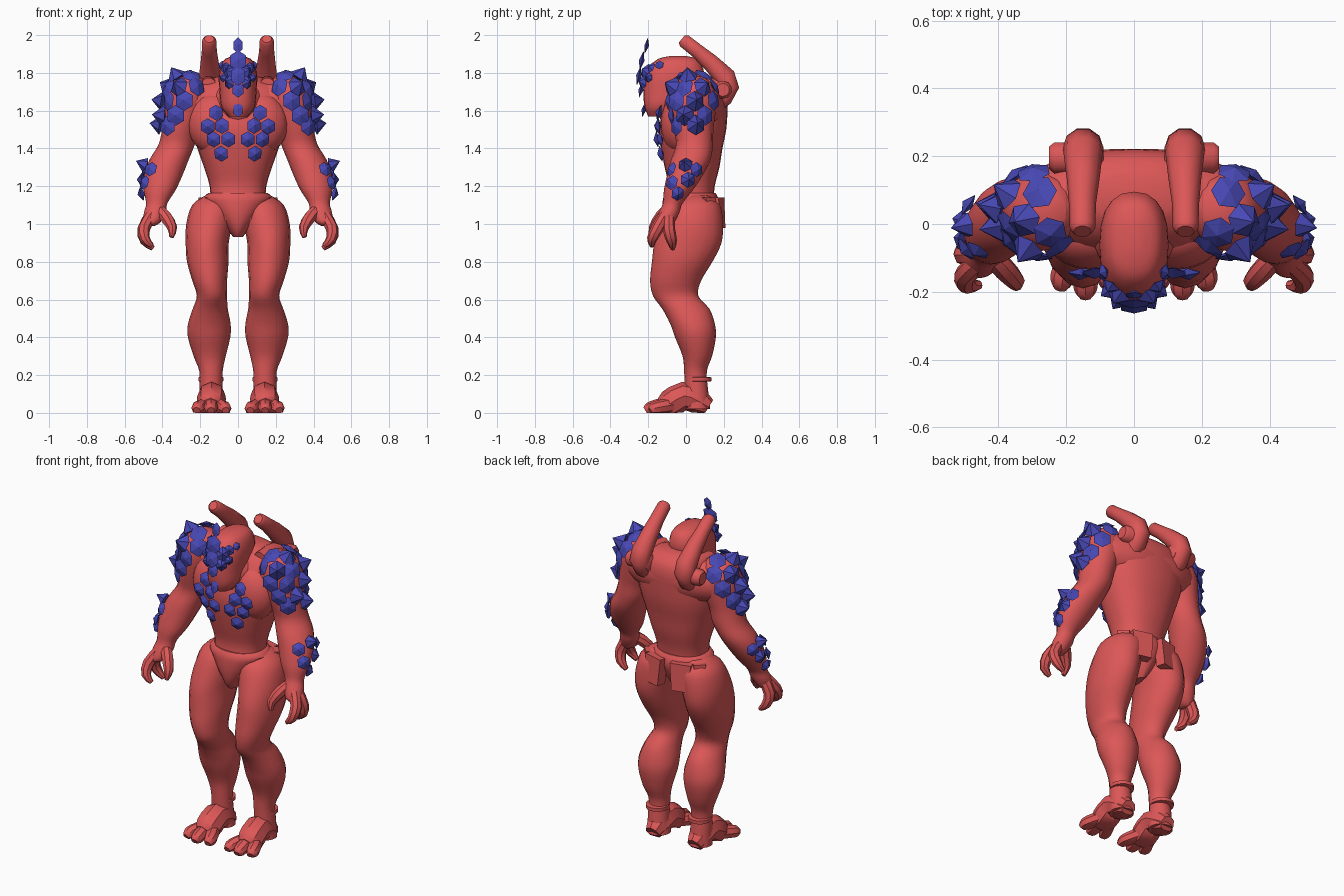
import bpy, bmesh, math
from mathutils import Vector
from mathutils.bvhtree import BVHTree


def material(name, rgb):
    m = bpy.data.materials.new(name)
    m.diffuse_color = (*rgb, 1)
    return m


RED = material("red_skin", (0.72, 0.095, 0.095))
BLUE = material("blue_crystal", (0.065, 0.065, 0.46))
skins = {}


def finish(name, bm, mat, mirror=False, smooth=True):
    bmesh.ops.recalc_face_normals(bm, faces=bm.faces)
    bm.normal_update()
    skins[name] = BVHTree.FromBMesh(bm)
    me = bpy.data.meshes.new(name)
    bm.to_mesh(me)
    bm.free()
    me.materials.append(mat)
    ob = bpy.data.objects.new(name, me)
    bpy.context.collection.objects.link(ob)
    if smooth:
        bpy.ops.object.select_all(action='DESELECT')
        ob.select_set(True)
        bpy.context.view_layer.objects.active = ob
        bpy.ops.object.shade_smooth_by_angle(angle=math.radians(40))
    if mirror:
        mod = ob.modifiers.new("mirror", 'MIRROR')
        mod.use_mirror_merge = False
    return ob


def catmull(rows, steps):
    out = []
    for i in range(len(rows) - 1):
        p = [rows[max(0, min(len(rows) - 1, i + k))] for k in (-1, 0, 1, 2)]
        for s in range(steps):
            t = s / steps
            out.append([0.5 * (2 * b + (c - a) * t + (2 * a - 5 * b + 4 * c - d) * t * t
                        + (3 * b - a - 3 * c + d) * t ** 3) for a, b, c, d in zip(*p)])
    return out + [list(rows[-1])]


def loft(bm, rows, flat=False, sides=16, steps=3, power=1.0):
    """Skin ellipses (x, y, z, a, b): level rings, or rings square to the path."""
    rows = catmull(rows, steps) if steps > 1 else rows
    pts = [Vector(r[:3]) for r in rows]
    rings = []
    for i, r in enumerate(rows):
        u, v = Vector((1, 0, 0)), Vector((0, 1, 0))
        if not flat:
            t = (pts[min(i + 1, len(pts) - 1)] - pts[max(i - 1, 0)]).normalized()
            ref = Vector((0, 0, 1)) if abs(t.x) > 0.9 else u
            u = (ref - t * ref.dot(t)).normalized()
            v = t.cross(u)
        ring = []
        for k in range(sides):
            c, s = math.cos(k * math.tau / sides), math.sin(k * math.tau / sides)
            c, s = (math.copysign(abs(q) ** power, q) for q in (c, s))
            ring.append(bm.verts.new(pts[i] + u * r[3] * c + v * r[4] * s))
        rings.append(ring)
    for a, b in zip(rings, rings[1:]):
        for k in range(sides):
            j = (k + 1) % sides
            bm.faces.new((a[k], a[j], b[j], b[k]))
    bm.faces.new(rings[0])
    bm.faces.new(rings[-1])


def part(name, rows, mirror=False, **kw):
    bm = bmesh.new()
    loft(bm, rows, **kw)
    return finish(name, bm, RED, mirror)


def tubes(name, paths, **kw):
    bm = bmesh.new()
    for path in paths:
        loft(bm, [(x, y, max(z, 0), r, r) for x, y, z, r in path], **kw)
    for v in bm.verts:
        v.co.z = max(v.co.z, 0)
    return finish(name, bm, RED, True)


# Body
part("torso", [(0, y, z, a, b) for z, y, a, b in (
    (1.02, .02, .13, .12), (1.1, .02, .145, .125), (1.2, .03, .15, .122), (1.3, .032, .18, .145),
    (1.4, .03, .215, .163), (1.5, .035, .245, .178), (1.6, .05, .26, .17), (1.68, .07, .26, .15),
    (1.74, .08, .21, .12), (1.78, .08, .11, .07))], flat=True, sides=24, power=.86)
part("shoulder_yoke", [(x, y, 1.64, a, b) for x, y, a, b in (
    (-.32, .045, .09, .09), (-.26, .05, .115, .115), (-.13, .08, .135, .135), (0, .085, .14, .135),
    (.13, .08, .135, .135), (.26, .05, .115, .115), (.32, .045, .09, .09))])
part("head", [(0, y, z, a, b) for z, y, a, b in (
    (1.57, -.14, .05, .06), (1.62, -.12, .088, .1), (1.7, -.08, .098, .145), (1.78, -.06, .102, .155),
    (1.84, -.05, .09, .135), (1.875, -.045, .065, .1), (1.89, -.04, .02, .04))],
     flat=True, sides=20, power=.85)
part("neck_collar", [(0, .03, 1.53, .12, .15), (0, 0, 1.6, .13, .155), (0, 0, 1.68, .135, .14),
                     (0, .03, 1.74, .11, .1)], flat=True)
part("pelvis_brief", [(0, 0, .93, .025, .08), (0, .005, .97, .055, .115), (0, .015, 1.04, .11, .14),
                      (0, .025, 1.1, .16, .15), (0, .025, 1.14, .182, .145), (0, .025, 1.165, .155, .13)],
     flat=True, sides=20, steps=2)

# Broad, shallow chest muscles
bm = bmesh.new()
bmesh.ops.create_uvsphere(bm, u_segments=20, v_segments=12, radius=1)
for v in bm.verts:
    v.co = Vector((.125 + v.co.x * .14, -.03 + v.co.y * .105, 1.53 + v.co.z * .16))
finish("chest_muscle", bm, RED, True)

# Rear flaps, wrapped around the hips and tapering downward
bm = bmesh.new()
for x, w, y, turn in ((.085, .062, .16, .25), (.165, .035, .11, .8)):
    verts = bmesh.ops.create_cube(bm, size=2)["verts"]
    for v in verts:
        low = v.co.z < 0
        a, b = v.co.x * w * (.75 if low else 1), v.co.y * .028
        v.co = Vector((x + a * math.cos(turn) + b * math.sin(turn), y + b * math.cos(turn)
                       - a * math.sin(turn) + (.01 if low else 0),
                       (.98 if w > .05 else 1.07) if low else 1.14))
finish("rear_flaps", bm, RED, True, smooth=False)

# Legs and feet
part("leg", [(x, y, z, a, b) for z, x, y, a, b in (
    (1.15, .115, .05, .06, .07), (1.1, .13, .045, .113, .135), (1.0, .152, .03, .122, .165),
    (.9, .163, .01, .114, .178), (.8, .16, -.02, .11, .16), (.7, .15, -.055, .092, .135),
    (.62, .138, -.055, .08, .12), (.55, .147, 0, .093, .125), (.47, .152, .035, .113, .118),
    (.4, .153, .05, .112, .108), (.3, .15, .06, .085, .078), (.22, .143, .05, .062, .06),
    (.12, .143, .055, .062, .062), (.02, .14, .06, .068, .068))], mirror=True, flat=True)
tubes("foot", [
    [(.14, .12, .03, .045), (.14, .06, .065, .07), (.14, -.01, .09, .075), (.143, -.09, .045, .075),
     (.145, -.135, .03, .05)],
    [(.11, -.08, .04, .04), (.08, -.14, .03, .038), (.068, -.175, .022, .034), (.065, -.2, .012, .02)],
    [(.143, -.08, .05, .04), (.143, -.15, .035, .038), (.143, -.195, .022, .034), (.143, -.215, .012, .02)],
    [(.175, -.08, .04, .04), (.205, -.14, .03, .038), (.213, -.17, .022, .034), (.218, -.19, .012, .02)],
], sides=8, steps=2)
part("ankle_band", [(.143, .06, .165, .058, .06), (.143, .066, .168, .066, .07), (.143, .066, .188, .066, .07),
                    (.143, .06, .19, .058, .06)], mirror=True, flat=True, steps=1)

# Arms and hands
part("arm", [(x, y, z, a, b) for z, x, y, a, b in (
    (1.78, .25, .04, .05, .05), (1.745, .26, .04, .09, .095), (1.67, .275, .04, .11, .12),
    (1.58, .285, .04, .107, .115), (1.5, .305, .04, .097, .105), (1.42, .325, .045, .096, .098),
    (1.34, .365, .025, .104, .105), (1.26, .395, -.005, .102, .095), (1.18, .415, -.04, .085, .077),
    (1.11, .43, -.07, .056, .052), (1.06, .44, -.09, .058, .055), (1.01, .455, -.11, .045, .05),
    (.99, .46, -.11, .02, .03))], mirror=True, flat=True)
tubes("fingers", [
    [(.425, -.09, 1.08, .03), (.385, -.13, 1.04, .034), (.348, -.17, .98, .027), (.352, -.185, .93, .012)],
    [(.455, -.11, 1.05, .032), (.497, -.15, .98, .033), (.492, -.18, .92, .027), (.455, -.18, .885, .013)],
    [(.46, -.09, 1.05, .032), (.5, -.09, .97, .033), (.49, -.075, .91, .028), (.45, -.07, .87, .013)],
], sides=8, steps=2)

# Shoulder barrels with their rear housings
tubes("back_barrel", [
    [(.152, -.022, 1.98, .026), (.152, -.01, 1.97, .038), (.152, .06, 1.915, .04), (.15, .13, 1.855, .048),
     (.15, .21, 1.775, .058), (.15, .225, 1.73, .06), (.15, .195, 1.67, .055), (.15, .15, 1.63, .045)],
    [(.09, .195, 1.71, .035), (.1, .195, 1.71, .048), (.235, .195, 1.71, .048), (.25, .195, 1.71, .035)],
    [(.155, -.01, 1.735, .04), (.155, .08, 1.74, .045), (.155, .18, 1.72, .045)],
], sides=10, steps=1)


# Crystals: six-sided gems (x, y, z, radius, height, stretch) seated on the skin
def gems(name, items, hosts, mirror=True, lift=0.008, floating=False, ray=None):
    bm = bmesh.new()
    for x, y, z, r, h, stretch in items:
        base, n = Vector((x, y, z)), Vector((0, -1, .2)).normalized()
        if not floating:
            hits = [skins[k].ray_cast(base, ray) if ray else skins[k].find_nearest(base) for k in hosts]
            hit = min((q for q in hits if q[0]), key=lambda q: q[3])
            n = hit[1].normalized()
            base = hit[0] + n * lift
        up = Vector((0, 0, 1)) if abs(n.z) < .9 else Vector((0, 1, 0))
        v = (up - n * up.dot(n)).normalized()
        u = v.cross(n)
        ring = [bm.verts.new(base + u * r * math.cos(a) + v * r * stretch * math.sin(a))
                for a in (math.pi / 2 + k * math.pi / 3 for k in range(6))]
        top, bottom = bm.verts.new(base + n * h), bm.verts.new(base - n * .015)
        for k in range(6):
            bm.faces.new((ring[k], ring[k - 1], top))
            bm.faces.new((ring[k - 1], ring[k], bottom))
    return finish(name, bm, BLUE, mirror, smooth=False)


shoulder = []
for el, azimuths in ((65, (-80, 20, 110)), (32, (-78, -28, 22, 72, 112)), (2, (-55, -8, 38, 82)),
                     (-26, (-30, 15, 60)), (-50, (-8, 35))):
    for i, az in enumerate(azimuths):
        e, a = math.radians(el), math.radians(az)
        spike = (el, i) in ((65, 1), (32, 1), (32, 3), (2, 1), (-26, 1), (-50, 0))
        shoulder.append((.27 + .17 * math.cos(e) * math.cos(a), .03 - .17 * math.cos(e) * math.sin(a),
                         1.65 + .17 * math.sin(e), .052, .06 if spike else .018, 1.05))
gems("shoulder_crystals", shoulder, ["arm"], lift=.013)
gems("forearm_crystals", [
    (.53, -.01, 1.33, .04, .055, 1), (.53, .085, 1.29, .04, .02, 1), (.49, -.12, 1.31, .04, .02, 1),
    (.53, -.1, 1.23, .04, .02, 1), (.53, .015, 1.235, .042, .03, 1), (.53, -.05, 1.16, .036, .025, 1.1)],
    ["arm"], lift=.012)
gems("chest_crystals", [(x, -.4, z, .041, .02, 1.05) for x, z in (
    (.118, 1.585), (.158, 1.518), (.08, 1.518), (.125, 1.45), (.05, 1.45), (.085, 1.375))],
    ["torso", "chest_muscle"], lift=.016, ray=Vector((0, 1, 0)))
gems("brow_crystals", [(.058, -.25, 1.83, .038, .03, 1.1), (.052, -.25, 1.755, .032, .03, 1.2),
                       (.1, -.2, 1.84, .03, .02, 1), (.12, -.15, 1.855, .024, .015, 1),
                       (.09, -.22, 1.78, .026, .025, 1)], ["head"], lift=.015)
gems("crest_crystals", [(0, -.21, 1.945, .027, .01, 1.6), (0, -.235, 1.865, .05, .014, 1.1),
                        (0, -.25, 1.785, .044, .014, 1.2), (0, -.24, 1.71, .034, .012, 1.2),
                        (0, -.225, 1.605, .026, .01, 1.6)], ["head"], mirror=False, floating=True)
